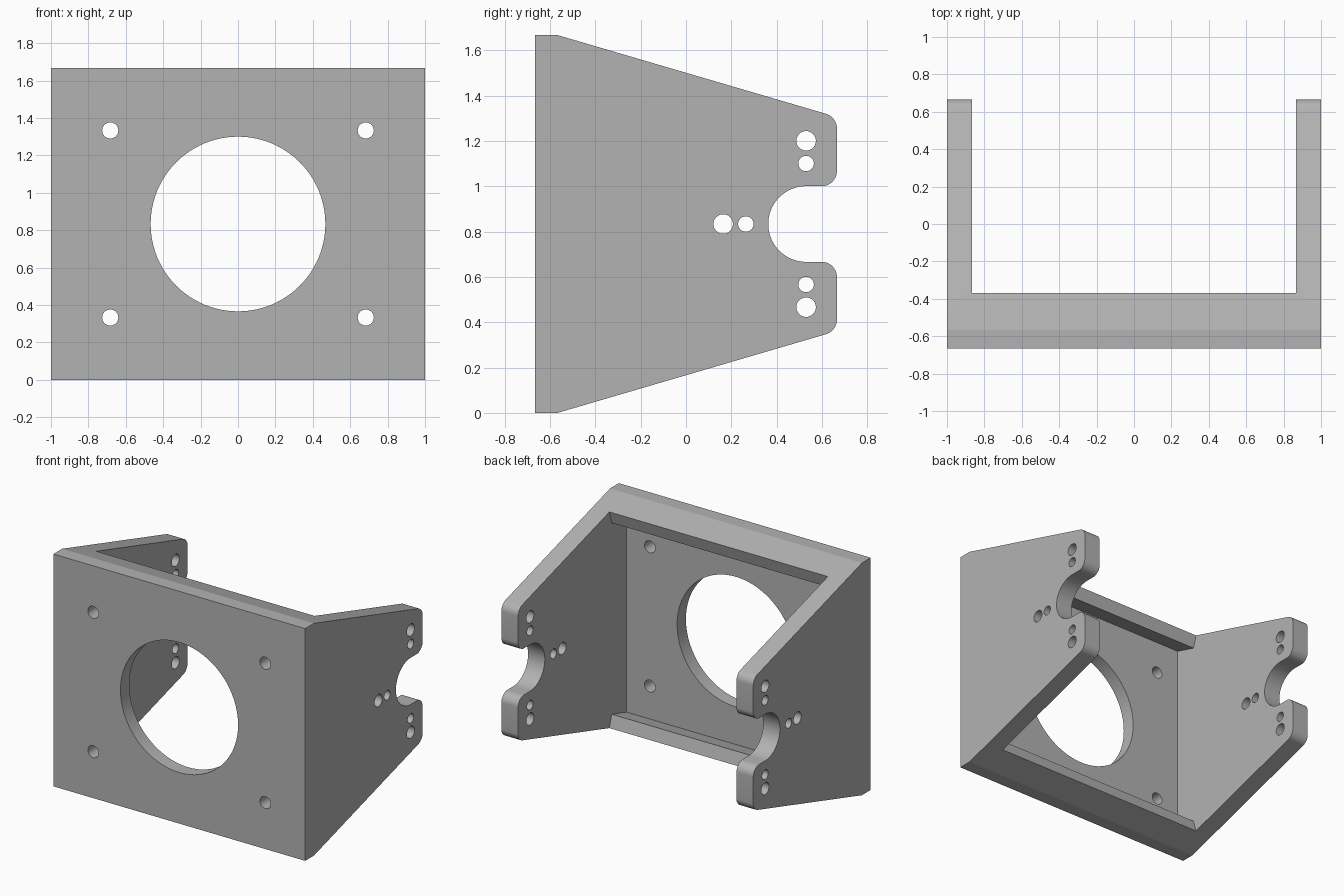
import bpy, bmesh, math
from mathutils import Vector

if "Cube" in bpy.data.objects:
    bpy.data.objects.remove(bpy.data.objects["Cube"], do_unlink=True)

MID = 0.8335          # height of the mirror plane
FRONT, BACK = -0.666, 0.666
SLOPE = math.atan(0.293)
LIP = 0.093           # lip thickness
PLATE = 0.1           # front plate thickness

grey = bpy.data.materials.new("plain_grey")
grey.use_nodes = True
grey.diffuse_color = (0.45, 0.45, 0.45, 1)
grey.node_tree.nodes["Principled BSDF"].inputs["Base Color"].default_value = grey.diffuse_color


def prism(name, profile, half_width):
    """Extrude a (y, z) profile along x."""
    bm = bmesh.new()
    face = bm.faces.new([bm.verts.new((-half_width, y, z)) for y, z in profile])
    out = bmesh.ops.extrude_face_region(bm, geom=[face])
    moved = [v for v in out["geom"] if isinstance(v, bmesh.types.BMVert)]
    bmesh.ops.translate(bm, verts=moved, vec=(2 * half_width, 0, 0))
    bmesh.ops.recalc_face_normals(bm, faces=bm.faces)
    mesh = bpy.data.meshes.new(name)
    bm.to_mesh(mesh)
    bm.free()
    mesh.materials.append(grey)
    obj = bpy.data.objects.new(name, mesh)
    bpy.context.collection.objects.link(obj)
    return obj


def arc(cy, cz, r, start, end, steps):
    angles = [math.radians(start + (end - start) * i / steps) for i in range(steps + 1)]
    return [(cy + r * math.cos(a), cz + r * math.sin(a)) for a in angles]


def mirrored(points):
    """Close an upper half profile with its reflection below the mid plane."""
    upper = [(y, MID + h) for y, h in points]
    lower = [(y, MID - h) for y, h in reversed(points) if h > 1e-4]
    return upper + lower


def cut(target, cutter):
    mod = target.modifiers.new("cut", "BOOLEAN")
    mod.operation = "DIFFERENCE"
    mod.solver = "EXACT"
    mod.object = cutter
    bpy.context.view_layer.objects.active = target
    bpy.ops.object.modifier_apply(modifier=mod.name)
    bpy.data.objects.remove(cutter, do_unlink=True)


def drill(target, loc, radius, depth, axis, sides=40):
    rot = (0, math.pi / 2, 0) if axis == "x" else (math.pi / 2, 0, 0)
    bpy.ops.mesh.primitive_cylinder_add(vertices=sides, radius=radius, depth=depth,
                                        location=loc, rotation=rot)
    cutter = bpy.context.object
    cutter.data.materials.append(grey)
    cut(target, cutter)


# Outer body: tapered side outline with rounded tips and a rounded slot
R = 0.067
tip_y = BACK - R
slope_start = -0.567
tip_h = MID - math.tan(SLOPE) * (tip_y - slope_start) - R / math.cos(SLOPE)
half = [(FRONT, MID), (slope_start, MID)]
half += arc(tip_y, tip_h, R, 90 - math.degrees(SLOPE), 0, 8)
half += arc(tip_y, 0.167 + R, R, 0, -90, 10)
half += arc(0.53, 0, 0.167, 90, 180, 20)
bracket = prism("bracket", mirrored(half), 1.0)

# Cavity between the arms, leaving the front plate and two sloped lips
down = Vector((-math.sin(SLOPE), -math.cos(SLOPE)))
edge = Vector((-0.37, MID - math.tan(SLOPE) * (-0.37 - slope_start)))
inner = edge + down * LIP
outer = edge - down * 0.3
plate_y = FRONT + PLATE
plate_h = inner.y + math.tan(SLOPE) * (inner.x - plate_y)
cut(bracket, prism("cavity_cutter",
                   mirrored([(plate_y, plate_h), inner[:], outer[:], (1.0, outer.y)]), 0.867))

# Front plate: large opening and four screw holes
drill(bracket, (0, FRONT, MID), 0.467, 0.5, "y", 96)
for x in (-0.683, 0.683):
    for h in (-0.5, 0.5):
        drill(bracket, (x, FRONT, MID + h), 0.043, 0.5, "y")

# Arms: pairs of large and small holes around the slot
for y, h, r in ((0.53, 0.367, 0.043), (0.53, 0.267, 0.034), (0.53, -0.267, 0.034),
                (0.53, -0.367, 0.043), (0.164, 0, 0.043), (0.264, 0, 0.034)):
    drill(bracket, (0, y, MID + h), r, 3, "x")

# Smooth the curved walls, keep the edges sharp
bpy.ops.object.select_all(action="DESELECT")
bracket.select_set(True)
bpy.context.view_layer.objects.active = bracket
bpy.ops.object.shade_smooth_by_angle(angle=math.radians(15))
